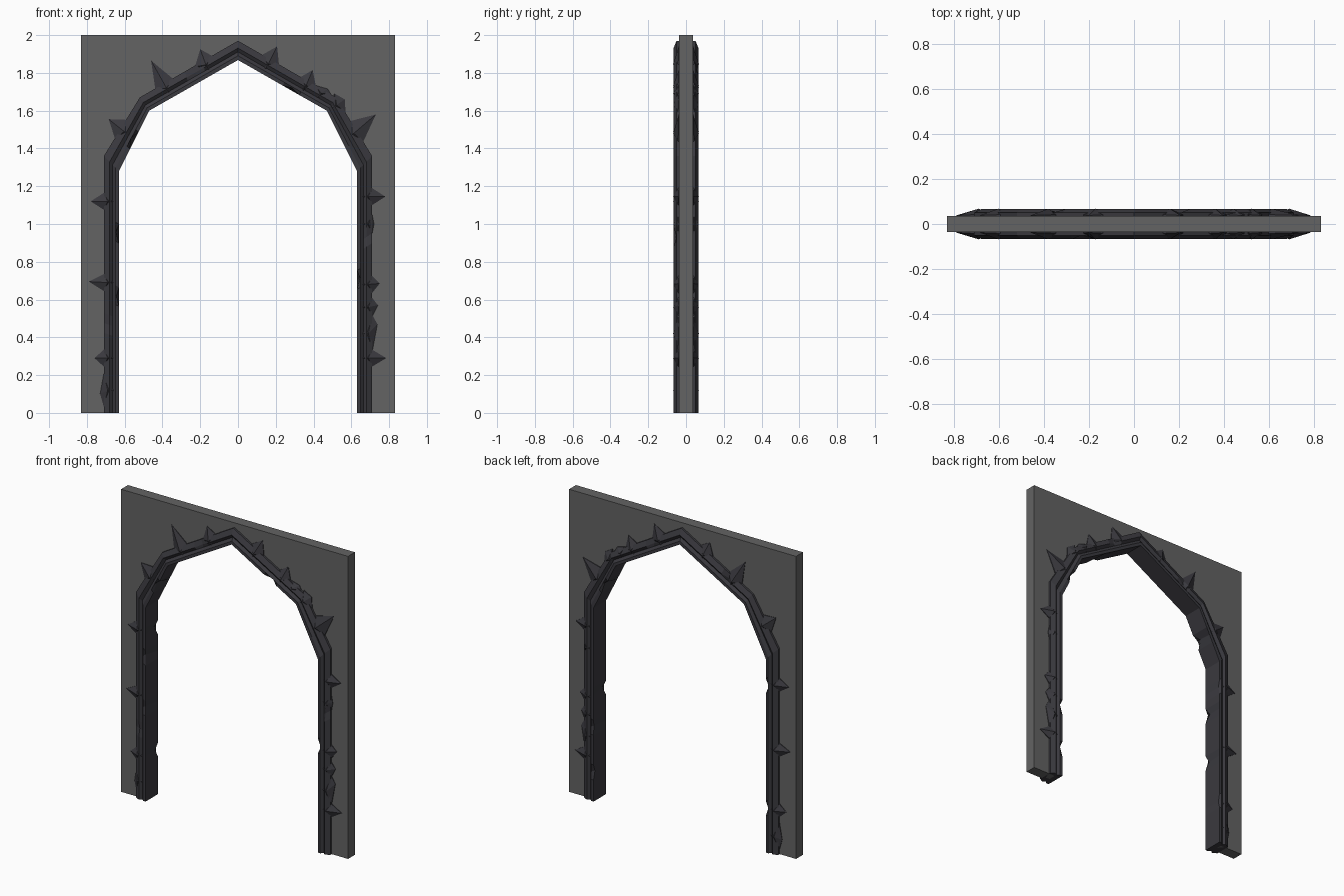
import bpy, bmesh, math
from mathutils import Vector

if "Cube" in bpy.data.objects:
    bpy.data.objects.remove(bpy.data.objects["Cube"])


def material(name, rgb):
    m = bpy.data.materials.new(name)
    m.diffuse_color = (*rgb, 1)
    m.use_nodes = True
    m.node_tree.nodes["Principled BSDF"].inputs["Base Color"].default_value = m.diffuse_color
    return m


STONE = material("grey stone", (0.125, 0.125, 0.125))
DARK = material("dark iron", (0.042, 0.041, 0.049))


def finish(bm, name, mat):
    bmesh.ops.recalc_face_normals(bm, faces=bm.faces)
    me = bpy.data.meshes.new(name)
    bm.to_mesh(me)
    bm.free()
    me.materials.append(mat)
    ob = bpy.data.objects.new(name, me)
    bpy.context.collection.objects.link(ob)
    return ob


# Inner and outer outlines of the arch trim (right half, mirrored to the left)
half_in = [(.63, 0), (.63, 1.28), (.47, 1.6), (0, 1.868)]
half_out = [(.71, 0), (.71, 1.36), (.52, 1.67), (0, 1.97)]


def full(half):
    pts = [Vector((-x, z)) for x, z in half]
    return pts + [Vector(p) for p in half[-2::-1]]


INNER, OUTER = full(half_in), full(half_out)


def arch(seg, u, t):
    a = INNER[seg].lerp(INNER[seg + 1], u)
    b = OUTER[seg].lerp(OUTER[seg + 1], u)
    return a.lerp(b, t)


# Wall panel with the arch opening
bm = bmesh.new()
edge = [arch(min(i, 5), 0 if i < 6 else 1, .45) for i in range(7)]
outline = [Vector((-.83, 0)), Vector((-.83, 2)), Vector((.83, 2)), Vector((.83, 0))] + edge[::-1]
face = bm.faces.new([bm.verts.new((p.x, -.036, p.y)) for p in outline])
ext = bmesh.ops.extrude_face_region(bm, geom=[face])
bmesh.ops.translate(bm, vec=(0, .072, 0),
                    verts=[v for v in ext["geom"] if isinstance(v, bmesh.types.BMVert)])
finish(bm, "wall_panel", STONE)

# Arch trim: moulded profile (across, depth) swept along the arch
front = [(0, -.066), (.22, -.066), (.42, -.052), (.62, -.066), (1, -.05)]
profile = front + [(t, -y) for t, y in front[::-1]]
# Chips: segment, position, profile corner, new corner
chips = [(0, .23, 9, (.1, .045)), (0, .48, 0, (.16, .05)), (0, .74, 0, (.2, .045)),
         (0, .86, 9, (.15, .04)), (0, .35, 3, (.62, -.055)),
         (1, .5, 0, (.25, -.04)), (2, .55, 3, (.62, -.045)), (2, .3, 6, (.62, .045)),
         (3, .4, 6, (.62, .045)), (3, .6, 0, (.15, -.05)),
         (4, .5, 9, (.2, .045)), (5, .3, 3, (.62, -.05)), (5, .45, 0, (.2, -.045)),
         (5, .62, 9, (.15, .045)), (5, .85, 9, (.1, .04))]
bm = bmesh.new()
rings = []


def ring(seg, u, corner=None, moved=None):
    vs = []
    for i, (t, y) in enumerate(profile):
        if i == corner:
            t, y = moved[0], math.copysign(moved[1], y)
        p = arch(seg, u, t)
        vs.append(bm.verts.new((p.x, y, p.y)))
    rings.append(vs)


for seg in range(6):
    ring(seg, 0)
    length = (INNER[seg + 1] - INNER[seg]).length
    for _, u, corner, moved in sorted(c for c in chips if c[0] == seg):
        d = .05 / length
        ring(seg, u - d)
        ring(seg, u, corner, moved)
        ring(seg, u + d)
ring(5, 1)
for a, b in zip(rings, rings[1:]):
    for i in range(len(profile)):
        j = (i + 1) % len(profile)
        bm.faces.new((a[i], a[j], b[j], b[i]))
bm.faces.new(rings[0])
bm.faces.new(rings[-1][::-1])
finish(bm, "arch_trim", DARK)


# Thorns: faceted points on the outer edge, ridged on the front and back
def thorn(name, base, tip, half):
    base, tip = Vector(base), Vector(tip)
    centre = Vector((0, 1.15)) if base.y > 1.37 else Vector((0, base.y))
    out = (base - centre).normalized()
    if base.y > 1.37:
        k = (.86, .5) if base.y < 1.66 else (.5, .866)
        out = Vector((math.copysign(k[0], base.x), k[1]))
    side = Vector((-out.y, out.x))
    bm = bmesh.new()
    for s in (-1, 1):
        for p, y in ((tip, .038), (base + side * half, .042), (base - side * half, .042),
                     (base - out * .02, .068), (base - out * .05, .055)):
            bm.verts.new((p.x, s * y, p.y))
    bmesh.ops.convex_hull(bm, input=bm.verts)
    finish(bm, name, DARK)


thorns = [((-.71, .29), (-.76, .29), .045), ((-.71, .69), (-.79, .695), .045),
          ((-.71, 1.12), (-.78, 1.12), .045), ((-.62, 1.5), (-.685, 1.555), .06),
          ((-.39, 1.74), (-.46, 1.865), .055), ((-.18, 1.86), (-.2, 1.925), .055),
          ((.17, 1.865), (.207, 1.94), .055), ((.37, 1.75), (.395, 1.815), .05),
          ((.63, 1.49), (.73, 1.58), .065), ((.71, 1.145), (.78, 1.145), .045),
          ((.71, .68), (.75, .685), .045), ((.71, .29), (.785, .29), .045)]
for i, t in enumerate(thorns):
    thorn(f"thorn_{i + 1}", *t)

# Low lumps along the outer edge
lumps = [((.71, .56), (.74, .57), .05), ((.71, .42), (.738, .47), .1),
         ((.71, 1.0), (.72, 1.0), .05), ((.54, 1.64), (.565, 1.66), .06),
         ((.45, 1.71), (.475, 1.715), .05), ((-.71, .12), (-.73, .1), .09)]
for i, t in enumerate(lumps):
    thorn(f"lump_{i + 1}", *t)
